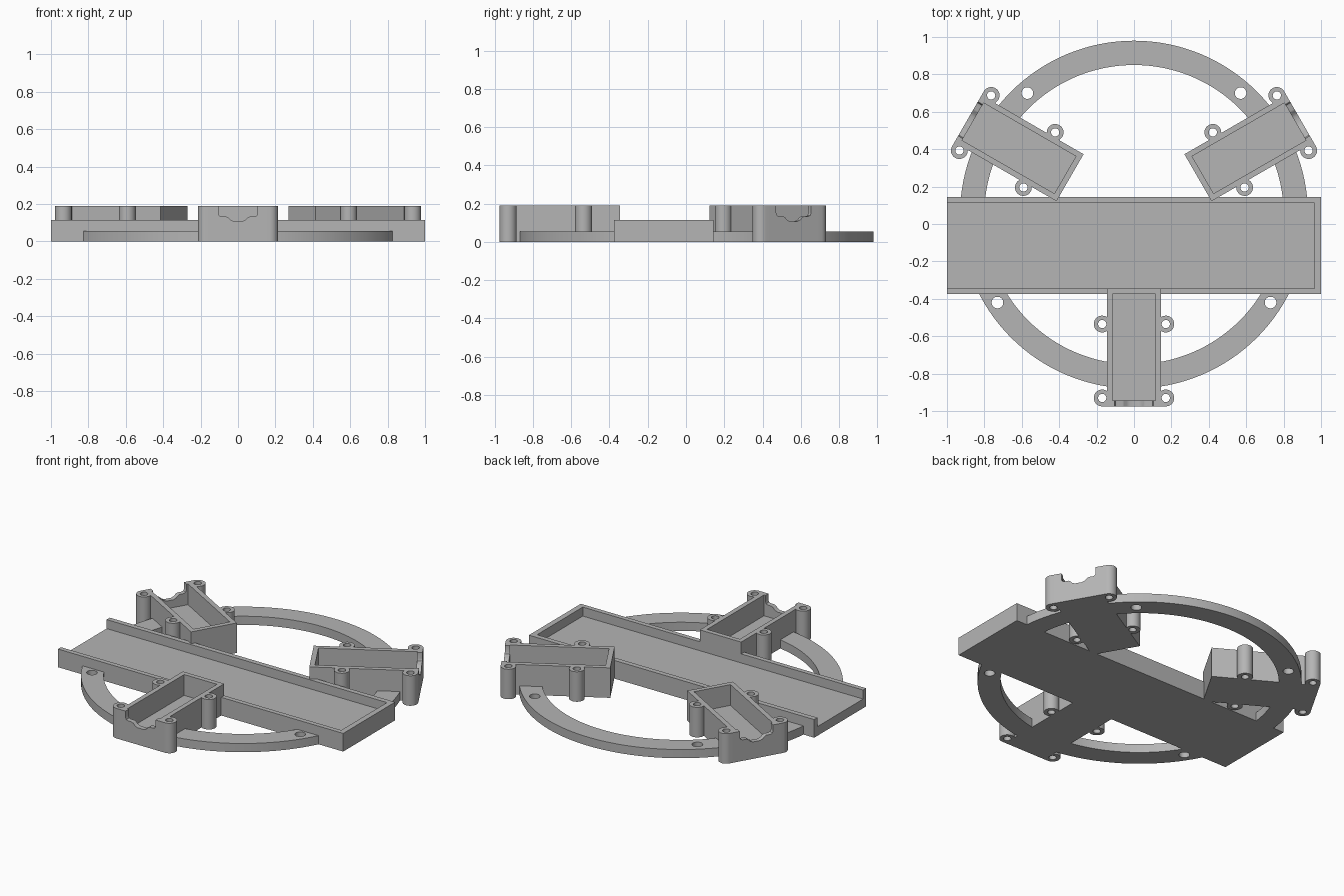
import bpy, bmesh, math
from mathutils import Matrix

if "Cube" in bpy.data.objects:
    bpy.data.objects.remove(bpy.data.objects["Cube"])

CY = 0.05            # y of the ring centre
FLOOR = 0.058        # floor level of tray and pockets
TOP = 0.19           # rim of the motor pockets

grey = bpy.data.materials.new("grey plastic")
grey.diffuse_color = (0.46, 0.46, 0.46, 1)
grey.use_nodes = True
grey.node_tree.nodes["Principled BSDF"].inputs["Base Color"].default_value = grey.diffuse_color


def prism(name, pts, lo, hi, axis="z"):
    """Extrude an outline along z, or an (x, z) outline along y."""
    bm = bmesh.new()
    place = (lambda p, h: (p[0], p[1], h)) if axis == "z" else (lambda p, h: (p[0], h, p[1]))
    face = bm.faces.new([bm.verts.new(place(p, lo)) for p in pts])
    ext = bmesh.ops.extrude_face_region(bm, geom=[face])["geom"]
    for v in ext:
        if isinstance(v, bmesh.types.BMVert):
            v.co["xyz".index(axis)] = hi
    bmesh.ops.recalc_face_normals(bm, faces=bm.faces)
    mesh = bpy.data.meshes.new(name)
    bm.to_mesh(mesh)
    bm.free()
    mesh.materials.append(grey)
    obj = bpy.data.objects.new(name, mesh)
    bpy.context.collection.objects.link(obj)
    return obj


def box(name, x0, x1, y0, y1, z0, z1):
    return prism(name, [(x0, y0), (x1, y0), (x1, y1), (x0, y1)], z0, z1)


def disc(name, x, y, r, z0, z1, n=32):
    ring = [2 * math.pi * i / n for i in range(n)]
    return prism(name, [(x + r * math.cos(a), y + r * math.sin(a)) for a in ring], z0, z1)


def combine(obj, other, operation):
    """Apply a boolean and discard the helper."""
    mod = obj.modifiers.new("boolean", "BOOLEAN")
    mod.operation, mod.object, mod.solver = operation, other, "EXACT"
    bpy.context.view_layer.objects.active = obj
    bpy.ops.object.modifier_apply(modifier=mod.name)
    bpy.data.objects.remove(other)


def smooth(obj):
    bpy.ops.object.select_all(action="DESELECT")
    obj.select_set(True)
    bpy.context.view_layer.objects.active = obj
    bpy.ops.object.shade_smooth_by_angle(angle=math.radians(30))


# Base ring with four screw holes
ring = disc("base_ring", 0, CY, 0.93, 0, 0.055, 128)
combine(ring, disc("opening", 0, CY, 0.80, -0.1, 0.2, 128), "DIFFERENCE")
for s in (-1, 1):
    for x, y in ((0.57, 0.70), (0.73, -0.42)):
        combine(ring, disc("hole", s * x, y, 0.031, -0.1, 0.2), "DIFFERENCE")
smooth(ring)

# Long tray, open at its left end
tray = box("tray", -1, 1, -0.375, 0.145, 0, 0.115)
combine(tray, box("channel", -1.1, 0.965, -0.345, 0.113, FLOOR, 0.3), "DIFFERENCE")

# Motor pocket: walled box with four screw bosses
pocket = box("motor_pocket_front", -0.145, 0.145, -0.975, -0.345, 0, TOP)
combine(pocket, box("flange", -0.17, 0.17, -0.975, -0.90, 0, TOP), "UNION")
bosses = [(s * 0.17, y) for s in (-1, 1) for y in (-0.535, -0.93)]
for x, y in bosses:
    combine(pocket, disc("boss", x, y, 0.045, 0, TOP), "UNION")
for x, y in bosses:
    combine(pocket, disc("hole", x, y, 0.022, -0.1, 0.3), "DIFFERENCE")
combine(pocket, box("cavity", -0.115, 0.115, -0.945, -0.375, FLOOR, 0.3), "DIFFERENCE")

# Stepped cable notch in the outer wall
half = [(0.105, 0.3), (0.105, 0.15), (0.100, 0.138), (0.088, 0.133), (0.062, 0.133),
        (0.052, 0.128), (0.040, 0.115), (0.022, 0.107)]
notch = half + [(-x, z) for x, z in reversed(half)]
combine(pocket, prism("notch", notch, -1.1, -0.93, "y"), "DIFFERENCE")
smooth(pocket)

# Repeat the pocket at thirds around the ring centre
for name, turn in (("motor_pocket_right", 120), ("motor_pocket_left", -120)):
    copy = bpy.data.objects.new(name, pocket.data.copy())
    bpy.context.collection.objects.link(copy)
    copy.data.transform(Matrix.Translation((0, CY, 0))
                        @ Matrix.Rotation(math.radians(turn), 4, "Z")
                        @ Matrix.Translation((0, -CY, 0)))
